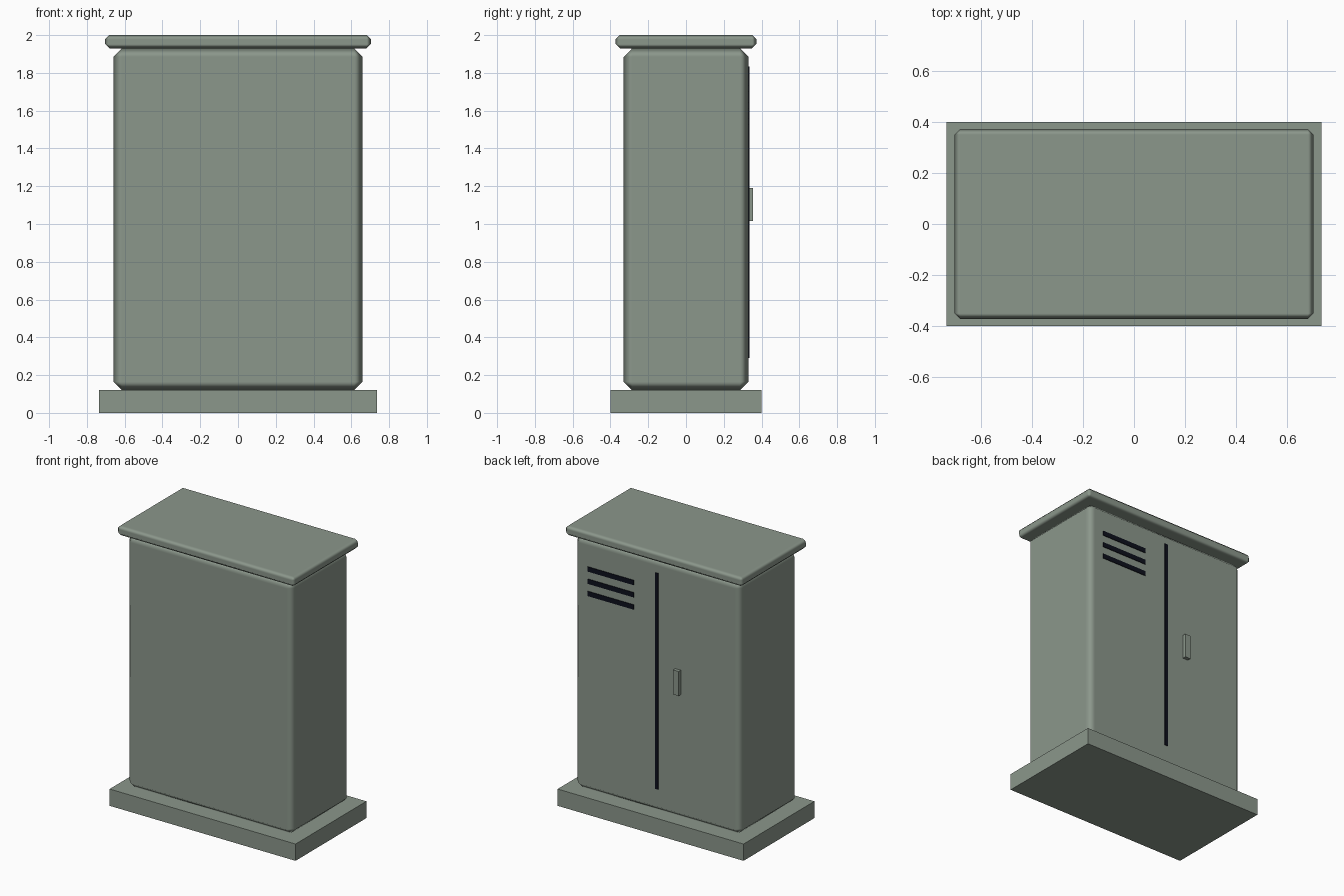
import bpy
from math import radians

default = bpy.data.objects.get("Cube")
if default:
    bpy.data.objects.remove(default, do_unlink=True)


def material(name, rgb):
    mat = bpy.data.materials.new(name)
    mat.use_nodes = True
    color = (*rgb, 1)
    mat.diffuse_color = color
    mat.node_tree.nodes["Principled BSDF"].inputs["Base Color"].default_value = color
    return mat


paint = material("grey green paint", (0.26, 0.31, 0.26))
dark = material("dark gap", (0.004, 0.005, 0.012))


def box(name, low, high, mat, chamfer=0):
    """Box between two corners, with optional softly shaded chamfered edges."""
    center = [(a + b) / 2 for a, b in zip(low, high)]
    bpy.ops.mesh.primitive_cube_add(size=1, location=center)
    obj = bpy.context.object
    obj.name = name
    obj.scale = [b - a for a, b in zip(low, high)]
    bpy.ops.object.transform_apply(location=False, rotation=False, scale=True)
    obj.data.materials.append(mat)
    if chamfer:
        bpy.ops.object.shade_smooth_by_angle(angle=radians(60))
        bevel = obj.modifiers.new("chamfer", "BEVEL")
        bevel.width = chamfer
        bevel.segments = 1
        bevel.harden_normals = True
        for poly in obj.data.polygons:
            poly.use_smooth = True
    return obj


# Main volumes
base_top, body_top, back = 0.12, 1.93, 0.33
box("plinth", (-0.735, -0.4, 0), (0.735, 0.4, base_top), paint)
box("cabinet_body", (-0.66, -back, base_top), (0.66, back, body_top), paint, 0.045)
box("roof", (-0.703, -0.372, body_top), (0.703, 0.372, 2), paint, 0.022)

# Door gap and ventilation slots on the back
box("door_gap", (-0.012, back - 0.005, 0.29), (0.012, back + 0.005, 1.835), dark)
for i in range(3):
    z = 1.7 - i * 0.0875
    box(f"vent_slot_{i + 1}", (0.18, back - 0.005, z), (0.545, back + 0.005, z + 0.034), dark)

# Door handle
box("door_handle", (-0.19, back - 0.005, 1.015), (-0.147, 0.356, 1.19), paint)
